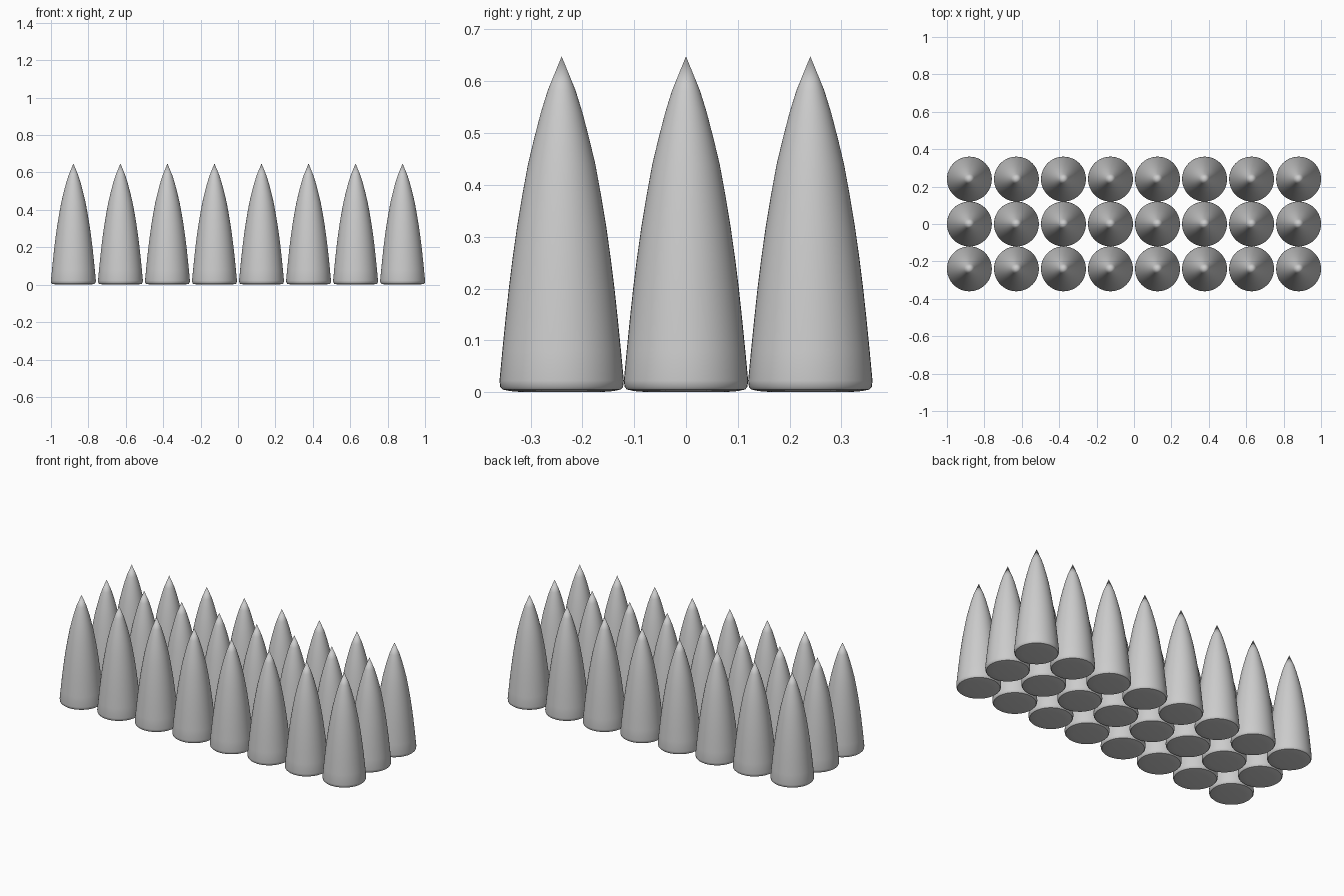
import bpy, bmesh, math

if "Cube" in bpy.data.objects:
    bpy.data.objects.remove(bpy.data.objects["Cube"])

SIDES = 48
# (radius, height) from the rounded base rim up to just below the tip
PROFILE = [(0.075, 0.0), (0.100, 0.002), (0.114, 0.005), (0.1185, 0.010),
           (0.120, 0.022), (0.1145, 0.08), (0.1085, 0.14), (0.102, 0.20),
           (0.0945, 0.26), (0.086, 0.32), (0.076, 0.38), (0.065, 0.44),
           (0.053, 0.49), (0.040, 0.54), (0.027, 0.582)]
TIP = 0.648


def spike_mesh():
    bm = bmesh.new()
    rings = [[bm.verts.new((r * math.cos(2 * math.pi * i / SIDES),
                            r * math.sin(2 * math.pi * i / SIDES), z))
              for i in range(SIDES)] for r, z in PROFILE]
    bm.faces.new(rings[0][::-1])
    for a, b in zip(rings, rings[1:]):
        for i in range(SIDES):
            j = (i + 1) % SIDES
            bm.faces.new((a[i], a[j], b[j], b[i]))
    tip = bm.verts.new((0, 0, TIP))
    for i in range(SIDES):
        bm.faces.new((rings[-1][i], rings[-1][(i + 1) % SIDES], tip))
    mesh = bpy.data.meshes.new("spike")
    bm.to_mesh(mesh)
    bm.free()
    return mesh


# Grid of identical spikes: 8 columns by 3 rows
mesh = spike_mesh()
for row in range(3):
    for col in range(8):
        ob = bpy.data.objects.new(f"spike_{row + 1}_{col + 1}", mesh)
        ob.location = (-0.88 + col * 1.76 / 7, (row - 1) * 0.24, 0)
        bpy.context.collection.objects.link(ob)
        ob.select_set(True)
        bpy.context.view_layer.objects.active = ob

# Smooth sides, crisp base edge
mesh.shade_smooth()
mesh.set_sharp_from_angle(angle=math.radians(35))
